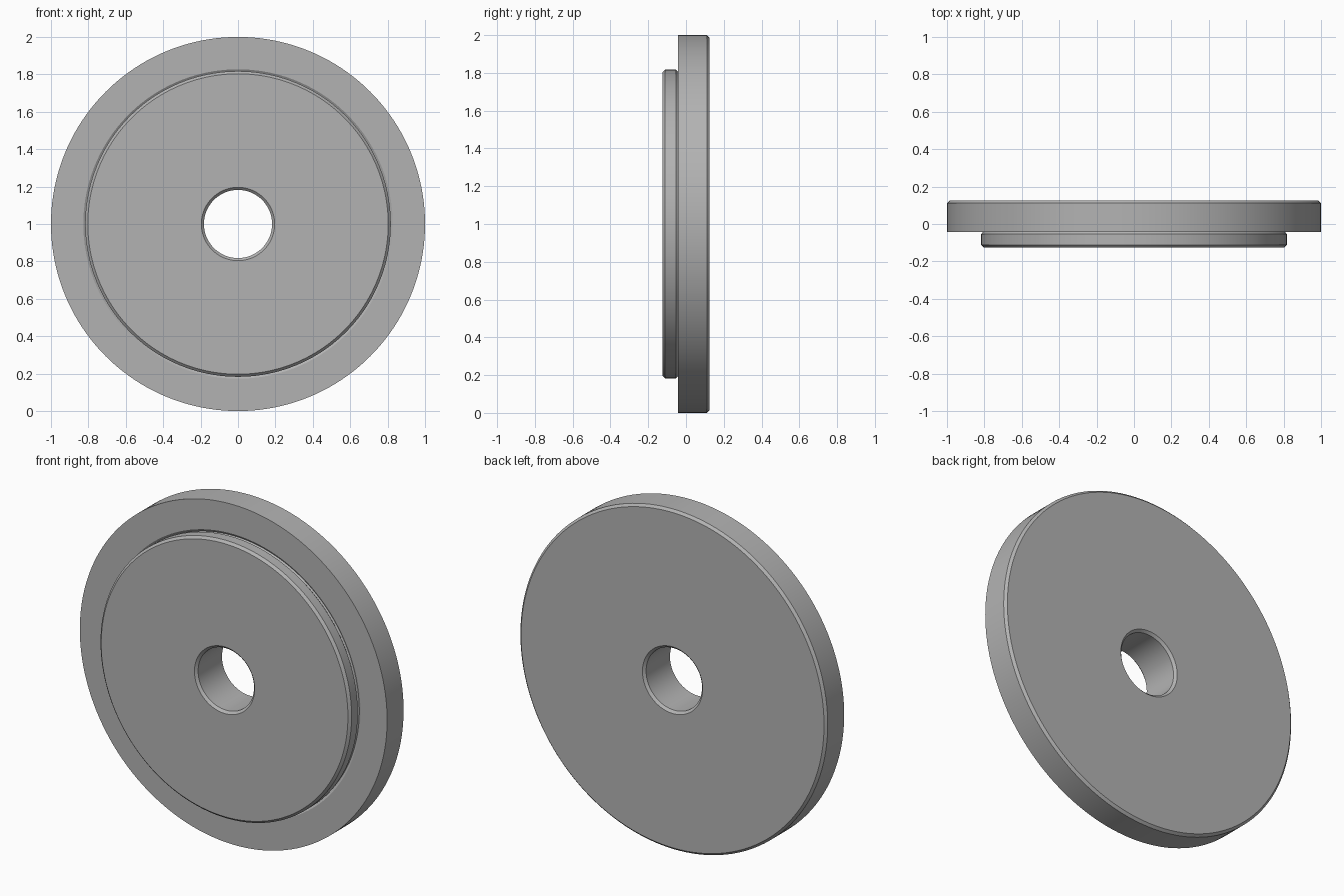
import bpy
import bmesh
import math
from mathutils import Matrix, Vector

cube = bpy.data.objects.get("Cube")
if cube:
    bpy.data.objects.remove(cube, do_unlink=True)

SEGMENTS = 160
FRONT, BACK = -0.125, 0.125
FACE = -0.042       # front face of the flange
BOSS_R = 0.817
BORE_R = 0.182
BEVEL = 0.014

steel = bpy.data.materials.new("grey steel")
steel.use_nodes = True
colour = (0.45, 0.45, 0.45, 1)
steel.diffuse_color = colour
steel.node_tree.nodes["Principled BSDF"].inputs["Base Color"].default_value = colour


def lathe(name, profile, material):
    """Spin a closed (radius, y) profile about the y axis, centred at z = 1."""
    bm = bmesh.new()
    rings = []
    for i in range(SEGMENTS):
        turn = Matrix.Rotation(math.tau * i / SEGMENTS, 3, "Y")
        rings.append([bm.verts.new(turn @ Vector((r, y, 0)) + Vector((0, 0, 1)))
                      for r, y in profile])
    n = len(profile)
    for i in range(SEGMENTS):
        a, b = rings[i], rings[(i + 1) % SEGMENTS]
        for j in range(n):
            k = (j + 1) % n
            bm.faces.new((a[j], a[k], b[k], b[j]))
    bmesh.ops.recalc_face_normals(bm, faces=bm.faces)
    mesh = bpy.data.meshes.new(name)
    bm.to_mesh(mesh)
    bm.free()
    mesh.materials.append(material)
    obj = bpy.data.objects.new(name, mesh)
    bpy.context.collection.objects.link(obj)
    bpy.ops.object.select_all(action="DESELECT")
    obj.select_set(True)
    bpy.context.view_layer.objects.active = obj
    bpy.ops.object.shade_smooth_by_angle(angle=math.radians(25))
    return obj


# Flanged disc: bevelled bore, raised boss, relief groove, flange
lathe("flanged_disc", [
    (BORE_R, FRONT + BEVEL),
    (BORE_R + BEVEL, FRONT),
    (BOSS_R - BEVEL, FRONT),
    (BOSS_R, FRONT + BEVEL),
    (BOSS_R, FACE - 0.012),
    (BOSS_R - 0.01, FACE),
    (BOSS_R - 0.005, FACE + 0.01),
    (BOSS_R + 0.01, FACE),
    (1.0, FACE),
    (1.0, BACK - BEVEL),
    (1.0 - BEVEL, BACK),
    (BORE_R + BEVEL, BACK),
    (BORE_R, BACK - BEVEL),
], steel)
